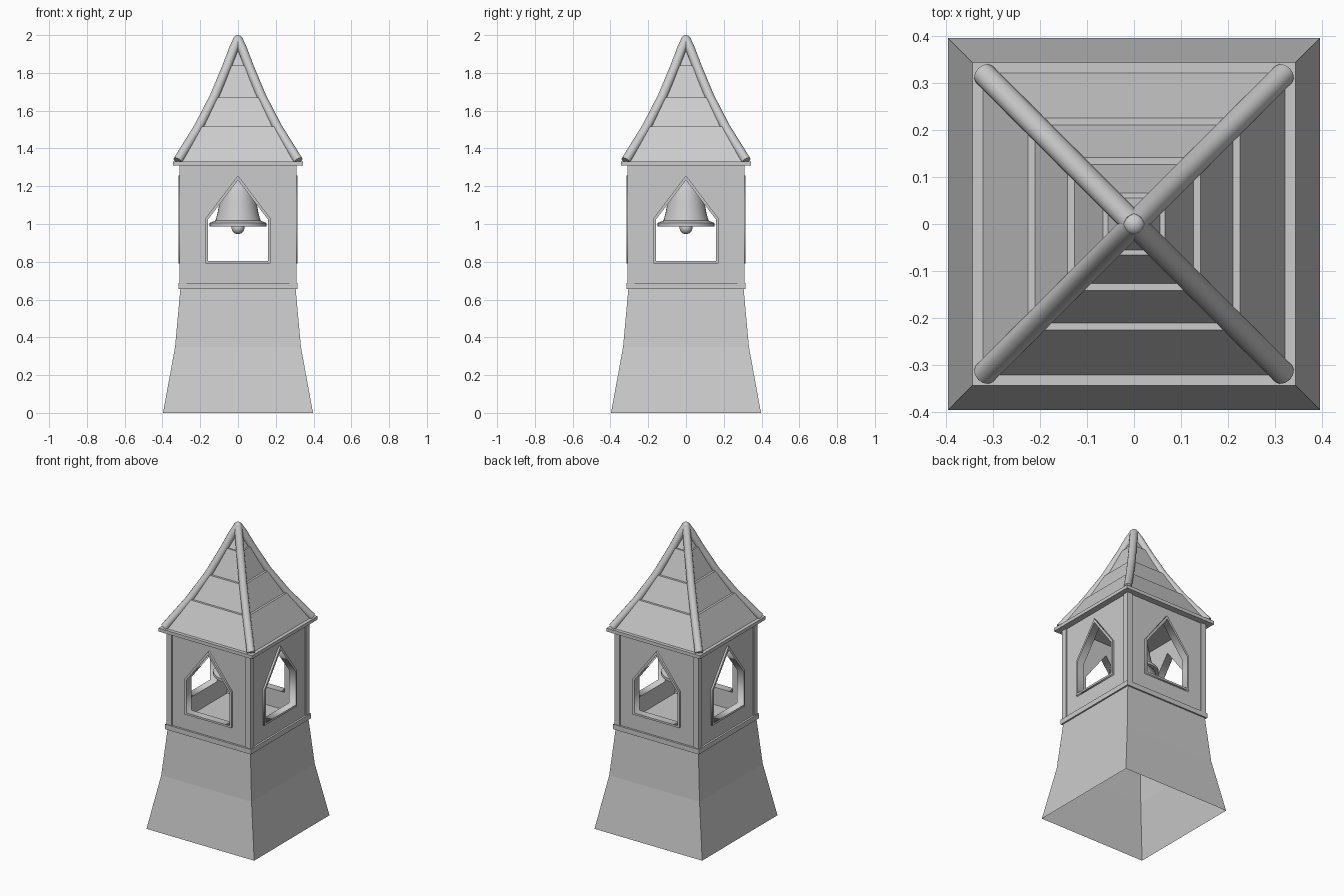
import bpy, bmesh, math
from mathutils import Matrix, Vector

if "Cube" in bpy.data.objects:
    bpy.data.objects.remove(bpy.data.objects["Cube"])


def mesh_obj(name, bm, smooth=False):
    bmesh.ops.recalc_face_normals(bm, faces=bm.faces)
    me = bpy.data.meshes.new(name)
    bm.to_mesh(me)
    bm.free()
    ob = bpy.data.objects.new(name, me)
    bpy.context.collection.objects.link(ob)
    if smooth:
        smooth_it(ob)
    return ob


def select(ob):
    bpy.ops.object.select_all(action='DESELECT')
    ob.select_set(True)
    bpy.context.view_layer.objects.active = ob


def smooth_it(ob):
    select(ob)
    bpy.ops.object.shade_smooth_by_angle(angle=math.radians(35))


def loft(name, profile, n=4, caps=True, smooth=False):
    """Stack of regular rings (radius, z); for n=4 radius is the half width."""
    bm = bmesh.new()
    k, off = (math.sqrt(2), math.pi / 4) if n == 4 else (1, 0)
    rings = [[bm.verts.new((r * k * math.cos(off + 2 * math.pi * i / n),
                            r * k * math.sin(off + 2 * math.pi * i / n), z))
              for i in range(n)] for r, z in profile]
    for a, b in zip(rings, rings[1:]):
        for i in range(n):
            j = (i + 1) % n
            bm.faces.new((a[i], a[j], b[j], b[i]))
    if caps:
        bm.faces.new(rings[0])
        bm.faces.new(rings[-1])
    return mesh_obj(name, bm, smooth)


def box(name, size, loc):
    bm = bmesh.new()
    bmesh.ops.create_cube(bm, size=1, matrix=Matrix.Translation(loc) @ Matrix.Diagonal((*size, 1)))
    return mesh_obj(name, bm)


def curve_obj(name, paths, closed):
    cu = bpy.data.curves.new(name, 'CURVE')
    cu.dimensions = '2D' if closed else '3D'
    for pts in paths:
        sp = cu.splines.new('POLY')
        sp.points.add(len(pts) - 1)
        for p, co in zip(sp.points, pts):
            p.co = (*co, 0, 1) if closed else (*co, 1)
        sp.use_cyclic_u = closed
    ob = bpy.data.objects.new(name, cu)
    bpy.context.collection.objects.link(ob)
    return ob


def plate(name, outer, hole, y_out, y_in, k):
    """Flat plate with a hole, standing on side k of the tower."""
    ob = curve_obj(name, [outer, hole], True)
    ob.data.fill_mode = 'BOTH'
    ob.data.extrude = (y_out - y_in) / 2
    ob.matrix_world = (Matrix.Rotation(k * math.pi / 2, 4, 'Z')
                       @ Matrix.Translation((0, -(y_out + y_in) / 2, 0))
                       @ Matrix.Rotation(math.pi / 2, 4, 'X'))
    select(ob)
    bpy.ops.object.convert(target='MESH')


def window(w, sill, spring, peak):
    return [(-w, sill), (w, sill), (w, spring), (0, peak), (-w, spring)]


# Flared base, open underneath, and the floor slab on top
loft("base", [(0.397, 0), (0.333, 0.35), (0.305, 0.66)], caps=False)
loft("floor_band", [(0.316, 0.655), (0.316, 0.688)])

# Belfry walls with pointed openings, raised frames and corner posts
opening = window(0.158, 0.805, 1.025, 1.232)
frame = window(0.172, 0.792, 1.03, 1.257)
wall = [(-0.28, 0.68), (0.28, 0.68), (0.28, 1.315), (-0.28, 1.315)]
for k in range(4):
    plate(f"wall_{k}", wall, opening, 0.303, 0.265, k)
    plate(f"window_frame_{k}", frame, opening, 0.316, 0.295, k)
    c = Matrix.Rotation(k * math.pi / 2, 4, 'Z') @ Vector((0.291, 0.291, 1.0))
    box(f"corner_post_{k}", (0.038, 0.038, 0.63), c)

# Stepped, flaring roof on a thin eave slab
loft("eave", [(0.345, 1.31), (0.345, 1.332)])
loft("roof", [(0.323, 1.33), (0.226, 1.515), (0.211, 1.515), (0.142, 1.67),
              (0.127, 1.67), (0.066, 1.84), (0.055, 1.84), (0.002, 1.95)])

# Rounded hip ridges following the roof corners, meeting in a round tip
hip = [(0.319, 1.335), (0.21, 1.51), (0.127, 1.67), (0.06, 1.83), (0.022, 1.93), (0, 1.977)]
for k in range(4):
    rot = Matrix.Rotation(k * math.pi / 2, 4, 'Z')
    ob = curve_obj(f"hip_ridge_{k}", [[rot @ Vector((d, d, z)) for d, z in hip]], False)
    ob.data.bevel_depth = 0.025
    ob.data.bevel_resolution = 4
    ob.data.use_fill_caps = True
    select(ob)
    bpy.ops.object.convert(target='MESH')
    smooth_it(bpy.context.object)
bm = bmesh.new()
bmesh.ops.create_uvsphere(bm, u_segments=20, v_segments=12, radius=0.025,
                          matrix=Matrix.Translation((0, 0, 1.975)))
mesh_obj("roof_tip", bm, True)

# Bell with hollow mouth, clapper and hanger
loft("bell", [(0.01, 1.20), (0.06, 1.18), (0.095, 1.03), (0.13, 0.988), (0.15, 0.988),
              (0.15, 1.006), (0.119, 1.018), (0.108, 1.06), (0.095, 1.13), (0.083, 1.19),
              (0.065, 1.225), (0.035, 1.245), (0.012, 1.25)], n=32, smooth=True)
bm = bmesh.new()
bmesh.ops.create_uvsphere(bm, u_segments=20, v_segments=12, radius=0.034,
                          matrix=Matrix.Translation((0, 0, 0.98)))
mesh_obj("clapper", bm, True)
loft("clapper_rod", [(0.009, 0.99), (0.009, 1.21)], n=12, smooth=True)
loft("bell_hanger", [(0.014, 1.24), (0.014, 1.315)], n=12, smooth=True)
